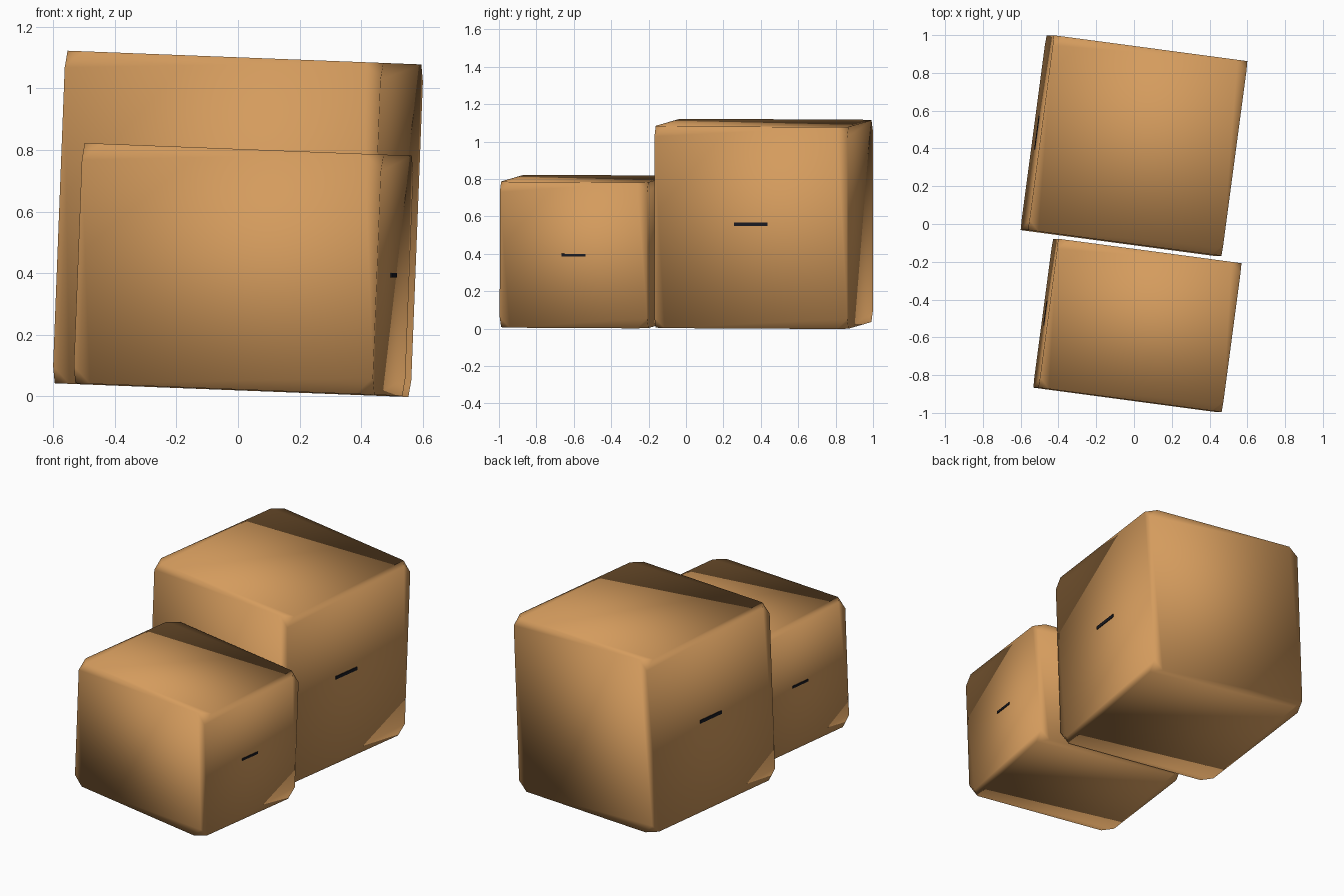
import bpy
import bmesh
from math import radians
from mathutils import Euler, Matrix, Vector

cube = bpy.data.objects.get("Cube")
if cube:
    bpy.data.objects.remove(cube, do_unlink=True)


def material(name, rgb):
    mat = bpy.data.materials.new(name)
    mat.use_nodes = True
    mat.diffuse_color = (*rgb, 1)
    bsdf = mat.node_tree.nodes["Principled BSDF"]
    bsdf.inputs["Base Color"].default_value = (*rgb, 1)
    bsdf.inputs["Roughness"].default_value = 0.8
    return mat


CARDBOARD = material("cardboard tan", (0.66, 0.33, 0.11))
SLOT = material("slot black", (0.01, 0.01, 0.015))

# Both boxes share the same turn and slight lean
POSE = Euler((radians(-0.3), radians(2.2), radians(-7.6))).to_matrix().to_4x4()


def block(name, size, matrix, mat, corner_cut=0):
    """A cuboid, optionally with its corners clipped and smooth shading."""
    mesh = bpy.data.meshes.new(name)
    bm = bmesh.new()
    bmesh.ops.create_cube(bm, size=1)
    bmesh.ops.scale(bm, vec=size, verts=bm.verts)
    if corner_cut:
        bmesh.ops.bevel(bm, geom=bm.verts[:], offset=corner_cut,
                        offset_type='OFFSET', segments=1, affect='VERTICES')
        for face in bm.faces:
            face.smooth = True
    bm.to_mesh(mesh)
    bm.free()
    mesh.materials.append(mat)
    obj = bpy.data.objects.new(name, mesh)
    obj.matrix_world = matrix
    bpy.context.collection.objects.link(obj)
    return obj


def carton(name, centre, size, slot_size, slot_height):
    """Cardboard box with a hand slot on each side."""
    pose = Matrix.Translation(centre) @ POSE
    block(name, size, pose, CARDBOARD, corner_cut=0.055)
    for label, side in (("left", 1), ("right", -1)):
        offset = Vector((side * size[0] / 2, 0, slot_height))
        block(f"{name}_{label}_hand_slot", slot_size,
              pose @ Matrix.Translation(offset), SLOT)


carton("large_box", (0, 0.415, 0.56), (1.035, 1.04, 1.08), (0.009, 0.18, 0.02), 0.018)
carton("small_box", (0.018, -0.537, 0.412), (0.98, 0.795, 0.78), (0.009, 0.13, 0.014), 0)
